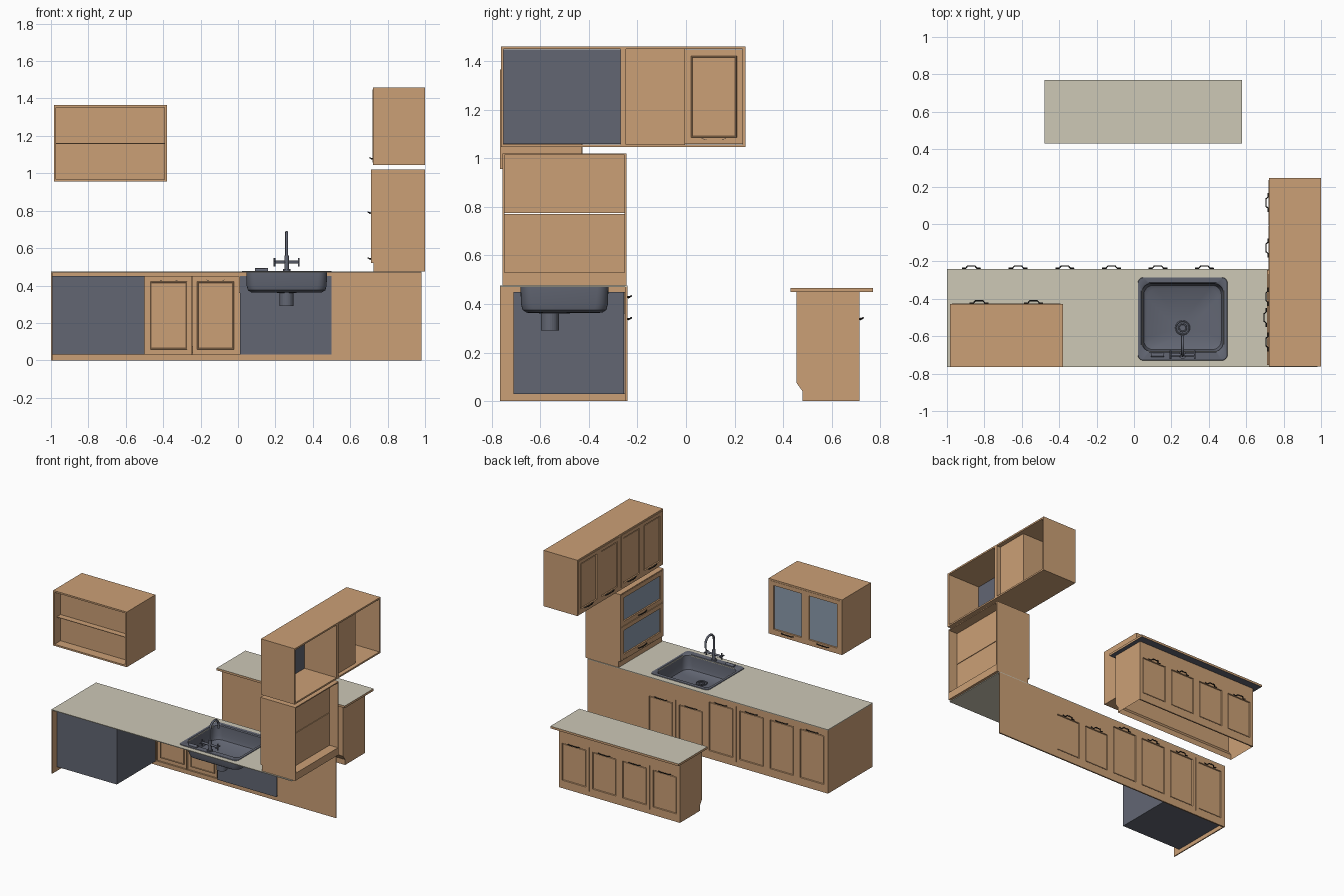
import bpy, bmesh, math
from mathutils import Matrix, Vector

if "Cube" in bpy.data.objects:
    bpy.data.objects.remove(bpy.data.objects["Cube"])


def mat(name, rgb):
    m = bpy.data.materials.new(name)
    m.diffuse_color = (*rgb, 1)
    m.use_nodes = True
    m.node_tree.nodes["Principled BSDF"].inputs["Base Color"].default_value = m.diffuse_color
    return m


WOOD = mat("oak_wood", (0.60, 0.35, 0.18))
SLATE = mat("slate_metal", (0.122, 0.133, 0.171))
STONE = mat("stone_worktop", (0.61, 0.58, 0.47))
GLASS = mat("blue_glass", (0.26, 0.33, 0.42))
BLACK = mat("dark_handle", (0.022, 0.020, 0.018))


def add(name, bm, *mats):
    me = bpy.data.meshes.new(name)
    bm.to_mesh(me)
    bm.free()
    ob = bpy.data.objects.new(name, me)
    bpy.context.collection.objects.link(ob)
    for m in mats:
        me.materials.append(m)
    return ob


def box_bm(lo, hi):
    bm = bmesh.new()
    bmesh.ops.create_cube(bm, size=1)
    for v in bm.verts:
        v.co = [(l + h) / 2 + c * (h - l) for l, h, c in zip(lo, hi, v.co)]
    return bm


def box(name, lo, hi, m=WOOD):
    return add(name, box_bm(lo, hi), m)


def shell(name, lo, hi, axis, t=0.012):
    """Box open at both ends of one axis, with wall thickness."""
    bm = box_bm(lo, hi)
    bm.normal_update()
    bmesh.ops.delete(bm, geom=[f for f in bm.faces if abs(f.normal[axis]) > 0.5], context='FACES')
    ob = add(name, bm, WOOD)
    s = ob.modifiers.new("walls", 'SOLIDIFY')
    s.thickness, s.offset, s.use_even_offset = t, -1, True
    return ob


def tube(name, pts, r, m, cyclic=False):
    cu = bpy.data.curves.new(name, 'CURVE')
    cu.dimensions, cu.bevel_depth, cu.bevel_resolution = '3D', r, 2
    cu.use_fill_caps = True
    sp = cu.splines.new('POLY')
    sp.points.add(len(pts) - 1)
    for p, c in zip(sp.points, pts):
        p.co = (*c, 1)
    sp.use_cyclic_u = cyclic
    ob = bpy.data.objects.new(name, cu)
    bpy.context.collection.objects.link(ob)
    cu.materials.append(m)
    return ob


def cyl(name, loc, r, z0, z1, m=SLATE):
    bm = bmesh.new()
    bmesh.ops.create_cone(bm, cap_ends=True, segments=24, radius1=r, radius2=r, depth=z1 - z0,
                          matrix=Matrix.Translation((loc[0], loc[1], (z0 + z1) / 2)))
    return add(name, bm, m)


def place(ob, c, z, side):
    """Local +y is the outward side; 'left' turns it to -x."""
    ob.matrix_world = Matrix.Translation((c[0], c[1], z)) @ Matrix.Rotation(
        math.pi / 2 if side == 'left' else 0, 4, 'Z')


def handle(c, z, side):
    half = [(0.05, 0.003, 0), (0.03, 0.003, -0.004), (0.02, 0.015, 0.003)]
    pts = [(-x, y, h) for x, y, h in half] + half[::-1]
    place(tube("pull_handle", pts, 0.0035, BLACK), c, z, side)


def door(name, c, w, z0, z1, side, border=0.037, pane=WOOD, hz=None):
    """Hollow-backed panel door with a grooved centre field."""
    bm = box_bm((-w / 2, -0.012, 0), (w / 2, 0, z1 - z0))
    bm.normal_update()
    bmesh.ops.delete(bm, geom=[f for f in bm.faces if f.normal.y < -0.5], context='FACES')
    front = [f for f in bm.faces if f.normal.y > 0.5]
    bmesh.ops.inset_region(bm, faces=front, thickness=border)
    bmesh.ops.inset_region(bm, faces=front, thickness=0.003, depth=-0.008)
    bmesh.ops.inset_region(bm, faces=front, thickness=0.004)
    if pane is WOOD:
        bmesh.ops.inset_region(bm, faces=front, thickness=0.003, depth=0.004)
    front[0].material_index = 1
    place(add(name, bm, WOOD, pane), c, z0, side)
    if hz:
        handle(c, hz, side)


# Base run: end panel, plain front panel, rails, liners
box("base_end_panel", (-1, -0.765, 0), (-0.992, -0.24, 0.47))
box("base_blank_front", (0.5, -0.25, 0), (0.98, -0.24, 0.47))
box("base_kick_rail", (-0.992, -0.25, 0), (0.5, -0.24, 0.0325))
box("base_top_rail", (-0.992, -0.25, 0.4475), (0.5, -0.24, 0.47))
box("appliance_box", (-0.992, -0.71, 0.03), (-0.5, -0.253, 0.45), SLATE)
box("sink_cabinet_liner", (0.01, -0.258, 0.03), (0.5, -0.253, 0.45), SLATE)
for i in range(4):
    door("base_door", (-0.87 + 0.25 * i, -0.24), 0.249, 0.0325, 0.4475, 'back', hz=0.43)
for x in (0.128, 0.376):
    door("sink_door", (x, -0.24), 0.247, 0.0325, 0.36, 'back', hz=0.34)
box("sink_drawer_front", (0.005, -0.25, 0.36), (0.5, -0.24, 0.4475))

# Worktop with a sink opening
bm = bmesh.new()
xs, ys = (-1, 0.045, 0.475, 0.98), (-0.765, -0.68, -0.315, -0.24)
g = [[bm.verts.new((x, y, 0.475)) for y in ys] for x in xs]
for i in range(3):
    for j in range(3):
        if (i, j) != (1, 1):
            bm.faces.new((g[i][j], g[i + 1][j], g[i + 1][j + 1], g[i][j + 1]))
top = add("worktop", bm, STONE)
top.modifiers.new("thickness", 'SOLIDIFY').thickness = 0.005

# Sink: rounded rectangular rings lofted from rim to drain
bm = bmesh.new()
rings = []
for cy, hx, hy, r, z in ((-0.5075, 0.24, 0.2225, 0.03, 0.474), (-0.5075, 0.238, 0.2205, 0.03, 0.479),
                         (-0.5, 0.222, 0.187, 0.045, 0.479), (-0.5, 0.216, 0.181, 0.045, 0.473),
                         (-0.5, 0.214, 0.179, 0.05, 0.40), (-0.5, 0.207, 0.172, 0.05, 0.375),
                         (-0.5, 0.19, 0.155, 0.05, 0.364), (-0.555, 0.03, 0.03, 0.0299, 0.361)):
    ring = []
    for q, (sx, sy) in enumerate(((1, 1), (-1, 1), (-1, -1), (1, -1))):
        for k in range(7):
            a = math.pi / 2 * (q + k / 6)
            ring.append(bm.verts.new((0.26 + sx * (hx - r) + r * math.cos(a),
                                      cy + sy * (hy - r) + r * math.sin(a), z)))
    rings.append(ring)
for a, b in zip(rings, rings[1:]):
    for i in range(28):
        j = (i + 1) % 28
        bm.faces.new((a[i], a[j], b[j], b[i]))
bm.faces.new(rings[-1])
bmesh.ops.recalc_face_normals(bm, faces=bm.faces)
sink = add("sink_bowl", bm, SLATE)
bpy.context.view_layer.objects.active = sink
sink.select_set(True)
bpy.ops.object.shade_smooth_by_angle(angle=math.radians(40))
cyl("drain_pipe", (0.26, -0.56), 0.037, 0.29, 0.362)
for r in (0.02, 0.036):
    tube("drain_ring", [(0.26 + r * math.cos(a * math.pi / 12), -0.555 + r * math.sin(a * math.pi / 12), 0.365)
                        for a in range(24)], 0.004, SLATE, True)

# Tap: body, gooseneck spout, crossbar with levers
cyl("tap_base", (0.26, -0.70), 0.02, 0.475, 0.488)
cyl("tap_body", (0.26, -0.70), 0.012, 0.488, 0.56)
arc = [(0.26, -0.65 - 0.05 * math.cos(a * math.pi / 12), 0.635 + 0.05 * math.sin(a * math.pi / 12))
       for a in range(13)]
tube("tap_spout", [(0.26, -0.70, 0.48)] + arc + [(0.26, -0.60, 0.61)], 0.008, SLATE)
tube("tap_crossbar", [(0.2, -0.70, 0.525), (0.32, -0.70, 0.525)], 0.008, SLATE)
for x in (0.195, 0.325):
    tube("tap_lever", [(x, -0.70, 0.502), (x, -0.70, 0.548)], 0.005, SLATE)
    tube("tap_lever", [(x, -0.723, 0.525), (x, -0.677, 0.525)], 0.005, SLATE)
tube("overflow_knob", [(0.09, -0.70, 0.481), (0.16, -0.70, 0.481)], 0.012, SLATE)

# Tall cabinet standing on the worktop, glazed doors facing -x
box("tall_plinth", (0.725, -0.755, 0.475), (1.0, -0.245, 0.53))
shell("tall_carcass", (0.712, -0.755, 0.52), (1.0, -0.245, 1.02), 0, 0.008)
for z0, z1, hz in ((0.53, 0.771, 0.545), (0.775, 1.013, 0.79)):
    box("tall_inner_box", (0.725, -0.748, z0), (0.93, -0.252, z1))
    door("tall_glass_door", (0.71, -0.5), 0.496, z0, z1, 'left', 0.045, GLASS, hz)

# Upper right pair of wall cabinets, open at the wall side
for y0, y1 in ((-0.762, -0.258), (-0.258, 0.245)):
    shell("upper_carcass", (0.722, y0, 1.045), (1.0, y1, 1.46), 0)
    for s in (-1, 1):
        door("upper_door", (0.72, (y0 + y1) / 2 + s * 0.121), 0.241, 1.058, 1.447, 'left', hz=1.08)
box("upper_liner", (0.733, -0.75, 1.058), (0.738, -0.27, 1.447), SLATE)
box("upper_inner_box", (0.733, -0.246, 1.057), (0.97, -0.005, 1.448))

# Left wall cabinet with glass doors facing +y
shell("wall_carcass", (-0.985, -0.765, 0.955), (-0.38, -0.427, 1.365), 1)
for x0, x1 in ((-0.973, -0.683), (-0.682, -0.392)):
    box("wall_inner_box", (x0, -0.695, 0.967), (x1, -0.438, 1.353))
    door("wall_glass_door", ((x0 + x1) / 2, -0.425), x1 - x0, 0.967, 1.353, 'back', 0.042, GLASS, 0.985)
box("wall_shelf", (-0.973, -0.74, 1.158), (-0.392, -0.69, 1.162))

# Island: notched end panels, front and back skins, open underneath
prof = [(0.48, 0), (0.714, 0), (0.714, 0.45), (0.455, 0.45), (0.455, 0.075), (0.48, 0.04)]
X0, X1 = -0.45, 0.545
bm = bmesh.new()
ends = [[bm.verts.new((x, y, z)) for y, z in prof] for x in (X0, X1)]
for e in ends:
    bm.faces.new(e)
for i in (2, 3, 4, 5):
    j = (i + 1) % 6
    bm.faces.new((ends[0][i], ends[0][j], ends[1][j], ends[1][i]))
bmesh.ops.recalc_face_normals(bm, faces=bm.faces)
add("island_carcass", bm, WOOD)
box("island_kick_rail", (X0, 0.704, 0), (X1, 0.714, 0.0325))
box("island_drawer_front", (X0, 0.704, 0.36), (X1, 0.714, 0.45))
w = (X1 - X0) / 4
for i in range(4):
    door("island_door", (X0 + w * (i + 0.5), 0.714), w - 0.001, 0.0325, 0.36, 'back', hz=0.34)
bm = box_bm((-0.478, 0.43, 0.45), (0.577, 0.77, 0.466))
bm.normal_update()
for f in bm.faces:
    f.material_index = 1 if f.normal.z > 0.5 else 2 if f.normal.z < -0.5 else 0
add("island_worktop", bm, WOOD, STONE, SLATE)
